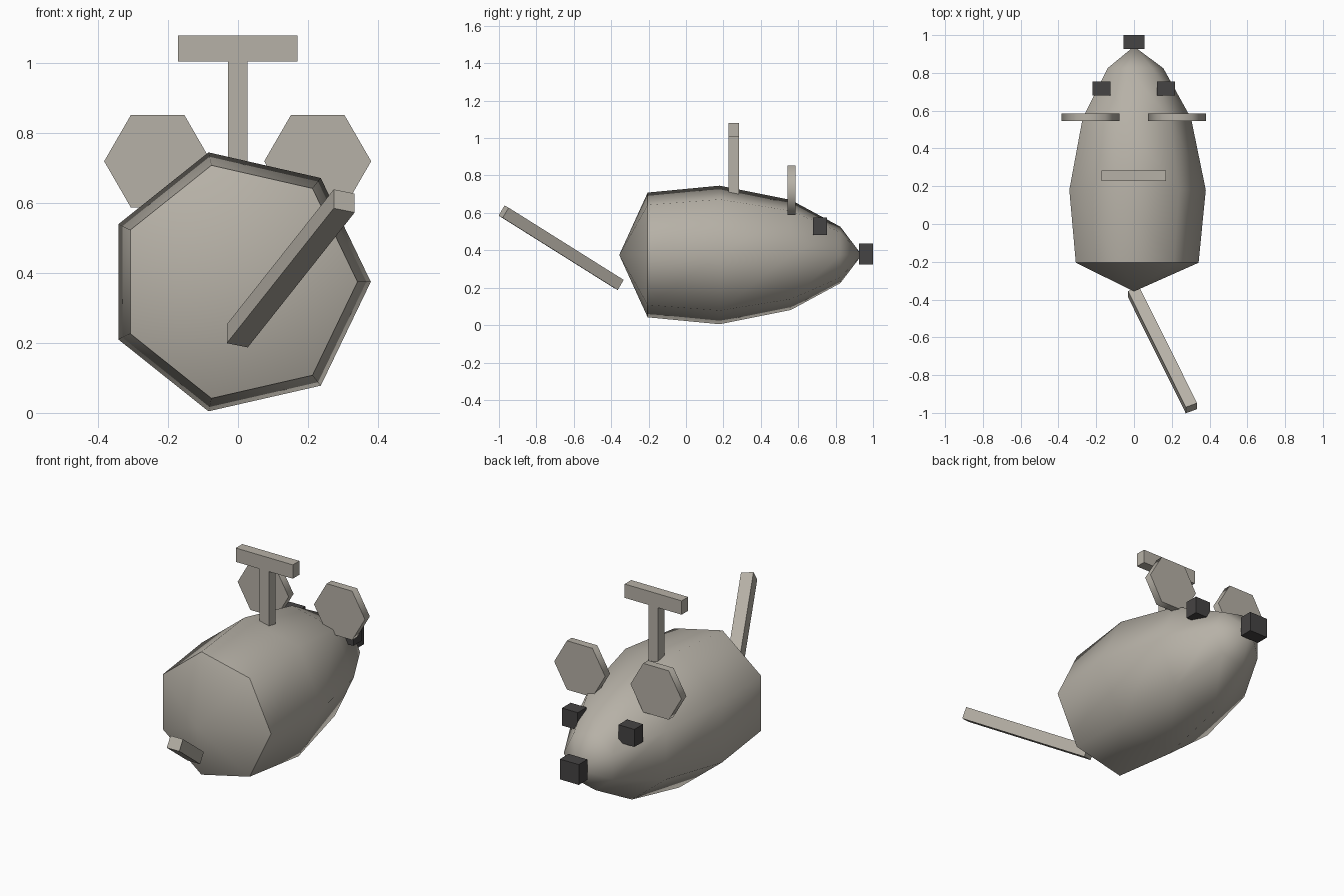
import bpy
import bmesh
import math
from mathutils import Matrix, Vector

default = bpy.data.objects.get("Cube")
if default:
    bpy.data.objects.remove(default, do_unlink=True)


def material(name, colour):
    mat = bpy.data.materials.new(name)
    mat.use_nodes = True
    mat.diffuse_color = (*colour, 1)
    bsdf = next(n for n in mat.node_tree.nodes if n.type == "BSDF_PRINCIPLED")
    bsdf.inputs["Base Color"].default_value = (*colour, 1)
    return mat


FUR = material("warm grey", (0.47, 0.44, 0.385))
DARK = material("charcoal", (0.06, 0.057, 0.057))


def finish(bm, name, mat, smooth_angle=None):
    bmesh.ops.recalc_face_normals(bm, faces=bm.faces[:])
    mesh = bpy.data.meshes.new(name)
    bm.to_mesh(mesh)
    bm.free()
    mesh.materials.append(mat)
    obj = bpy.data.objects.new(name, mesh)
    bpy.context.collection.objects.link(obj)
    if smooth_angle:
        bpy.ops.object.select_all(action="DESELECT")
        obj.select_set(True)
        bpy.context.view_layer.objects.active = obj
        bpy.ops.object.shade_smooth_by_angle(angle=math.radians(smooth_angle))
    return obj


def box(name, mat, centre, x_axis, y_axis, z_axis):
    """Box spanned by three full-length edge vectors."""
    bm = bmesh.new()
    frame = Matrix((x_axis, y_axis, z_axis)).transposed().to_4x4()
    bmesh.ops.create_cube(bm, size=1, matrix=Matrix.Translation(centre) @ frame)
    return finish(bm, name, mat)


def block(name, mat, centre, size):
    return box(name, mat, centre, (size[0], 0, 0), (0, size[1], 0), (0, 0, size[2]))


# Body: seven-sided rings along y, closed to a point at each end
SIDES, AXIS_Z = 7, 0.375
rings = [(-0.205, 0.342), (0.18, 0.38), (0.56, 0.302), (0.825, 0.155)]
bm = bmesh.new()
loops = []
for y, radius in rings:
    angles = [2 * math.pi * i / SIDES for i in range(SIDES)]
    loops.append([bm.verts.new((radius * math.cos(a), y, AXIS_Z + radius * math.sin(a)))
                  for a in angles])
rump = bm.verts.new((0, -0.357, AXIS_Z))
snout = bm.verts.new((0, 0.94, AXIS_Z))
for i in range(SIDES):
    j = (i + 1) % SIDES
    for a, b in zip(loops, loops[1:]):
        bm.faces.new((a[i], a[j], b[j], b[i]))
    bm.faces.new((rump, loops[0][j], loops[0][i]))
    bm.faces.new((snout, loops[-1][i], loops[-1][j]))
finish(bm, "body", FUR, 55)

# Ears and eyes, one per side
for side, x in (("left", 1), ("right", -1)):
    bm = bmesh.new()
    place = (Matrix.Translation((0.229 * x - 0.001, 0.565, 0.72))
             @ Matrix.Rotation(math.pi / 2, 4, "X")
             @ Matrix.Rotation(math.pi / 2, 4, "Z"))
    bmesh.ops.create_cone(bm, cap_ends=True, segments=6, radius1=0.153,
                          radius2=0.153, depth=0.042, matrix=place)
    # keep a corner pointing sideways
    if max(v.co.z for v in bm.verts) > 0.86:
        bmesh.ops.rotate(bm, verts=bm.verts[:], cent=(0.229 * x - 0.001, 0.565, 0.72),
                         matrix=Matrix.Rotation(math.pi / 6, 3, "Y"))
    finish(bm, side + "_ear", FUR, 65)
    block(side + "_eye", DARK, (0.17 * x - 0.001, 0.717, 0.528), (0.095, 0.075, 0.095))

# Nose
block("nose", DARK, (0, 0.963, 0.38), (0.113, 0.074, 0.11))

# Wind-up key
block("key_post", FUR, (-0.001, 0.255, 0.855), (0.056, 0.056, 0.31))
block("key_handle", FUR, (-0.001, 0.255, 1.043), (0.342, 0.056, 0.075))

# Tail, slanting back, up and to one side
box("tail", FUR, Vector((0.151, -0.6675, 0.4135)),
    (0.06, 0.022, -0.012), (0.306, -0.615, 0.386), (0, 0.032, 0.054))
